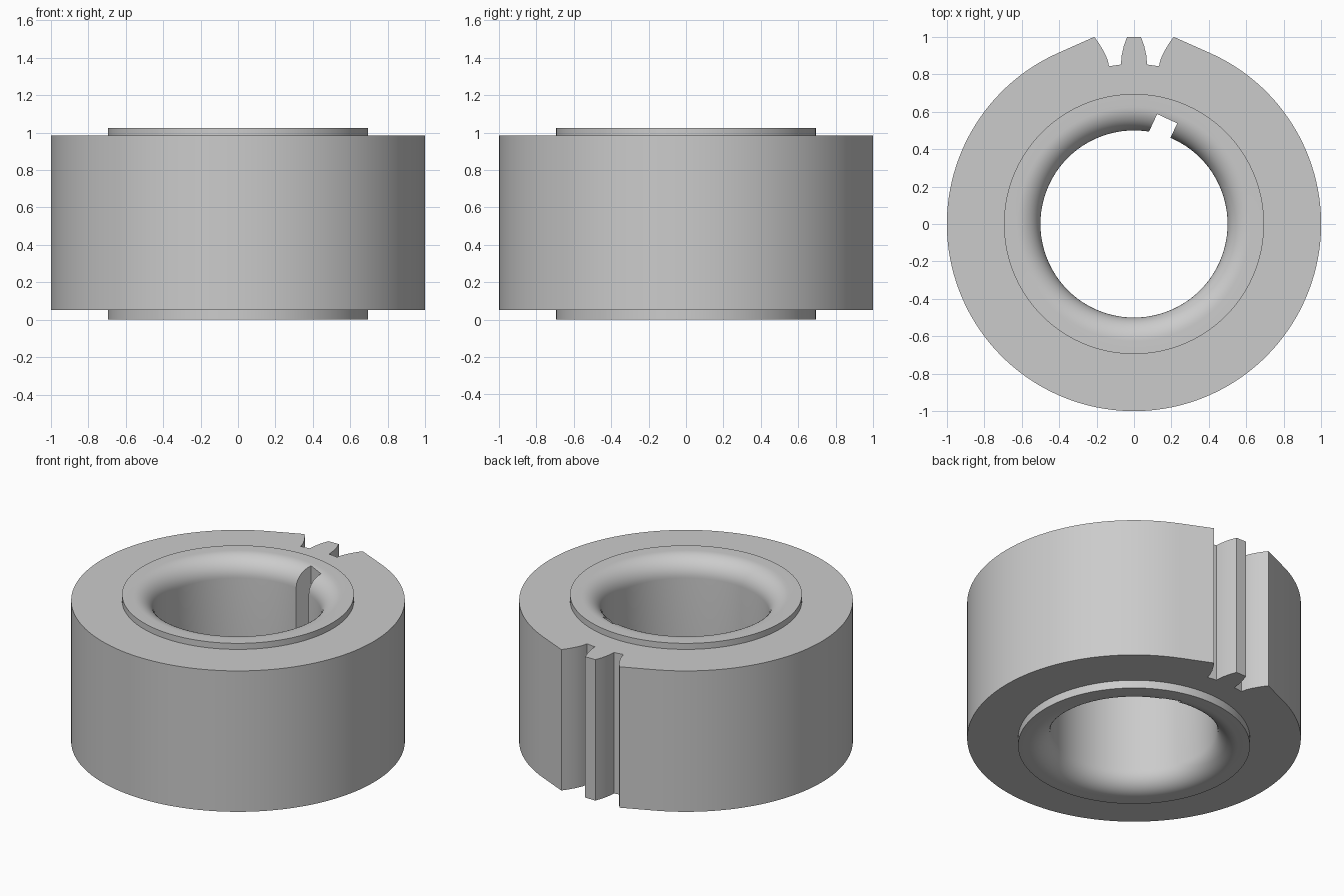
import bpy, bmesh
from math import sin, cos, pi, radians
from mathutils import Matrix

cube = bpy.data.objects.get("Cube")
if cube:
    bpy.data.objects.remove(cube, do_unlink=True)

SEGMENTS = 144
BODY_Z = (0.053, 0.985)
TOP = 1.025
HUB_R, BORE_R, FILLET = 0.695, 0.5, 0.125

steel = bpy.data.materials.new("plain grey steel")
steel.use_nodes = True
grey = (0.6, 0.6, 0.6, 1)
steel.diffuse_color = grey
steel.node_tree.nodes["Principled BSDF"].inputs["Base Color"].default_value = grey


def make_object(name, bm):
    bmesh.ops.recalc_face_normals(bm, faces=bm.faces)
    mesh = bpy.data.meshes.new(name)
    bm.to_mesh(mesh)
    bm.free()
    mesh.materials.append(steel)
    obj = bpy.data.objects.new(name, mesh)
    bpy.context.collection.objects.link(obj)
    return obj


def prism(name, outline, z0, z1):
    bm = bmesh.new()
    face = bm.faces.new([bm.verts.new((x, y, z0)) for x, y in outline])
    moved = bmesh.ops.extrude_face_region(bm, geom=[face])["geom"]
    verts = [v for v in moved if isinstance(v, bmesh.types.BMVert)]
    bmesh.ops.translate(bm, verts=verts, vec=(0, 0, z1 - z0))
    return make_object(name, bm)


def lathe(name, profile):
    bm = bmesh.new()
    rings = []
    for i in range(SEGMENTS):
        a = 2 * pi * i / SEGMENTS
        rings.append([bm.verts.new((r * cos(a), r * sin(a), z)) for r, z in profile])
    for i, ring in enumerate(rings):
        after = rings[(i + 1) % SEGMENTS]
        for j in range(len(profile)):
            k = (j + 1) % len(profile)
            bm.faces.new((ring[j], after[j], after[k], ring[k]))
    return make_object(name, bm)


def cut(target, cutter):
    cutter.hide_render = True
    mod = target.modifiers.new("cut", "BOOLEAN")
    mod.operation, mod.solver, mod.object = "DIFFERENCE", "EXACT", cutter
    activate(target)
    bpy.ops.object.modifier_apply(modifier=mod.name)
    bpy.data.objects.remove(cutter, do_unlink=True)


def activate(obj):
    bpy.ops.object.select_all(action="DESELECT")
    obj.select_set(True)
    bpy.context.view_layer.objects.active = obj


# Gear blank: one full tooth at the back between two gaps, mirrored in x
tooth_half = [(0.037, 1.0), (0.055, 0.95), (0.066, 0.9), (0.07, 0.852),
              (0.1, 0.848), (0.133, 0.843), (0.142, 0.88), (0.16, 0.92),
              (0.185, 0.962), (0.212, 1.0)]
start = radians(24)
steps = 130
arc = [start + (2 * pi - 2 * start) * i / steps for i in range(steps + 1)]
outline = tooth_half + [(sin(a), cos(a)) for a in arc]
outline += [(-x, y) for x, y in reversed(tooth_half)]
gear_body = prism("gear_body", outline, *BODY_Z)

circle = [2 * pi * i / SEGMENTS for i in range(SEGMENTS)]
seat = [((HUB_R - 0.01) * cos(a), (HUB_R - 0.01) * sin(a)) for a in circle]
cut(gear_body, prism("hub_seat_cutter", seat, -0.2, 1.2))

# Hub sleeve with rounded bore mouths at both ends
arc_angles = [pi / 2 * i / 12 for i in range(13)]
mouth = [(BORE_R + FILLET * (1 - cos(a)), FILLET * (1 - sin(a))) for a in arc_angles]
profile = [(HUB_R, 0), (HUB_R, TOP)]
profile += [(r, TOP - z) for r, z in reversed(mouth)] + mouth
hub = lathe("hub_sleeve", profile)

# Skewed keyway through the bore
turn = Matrix.Rotation(radians(-25), 2)
corners = [(-0.136, 0.4), (-0.018, 0.4), (-0.018, 0.585), (-0.136, 0.585)]
slot = []
for x, y in corners:
    s, c = sin(radians(25)), cos(radians(25))
    slot.append((x * c + y * s, -x * s + y * c))
cut(hub, prism("keyway_cutter", slot, -0.2, 1.2))

for part in (gear_body, hub):
    activate(part)
    bpy.ops.object.shade_smooth_by_angle(angle=radians(20))
